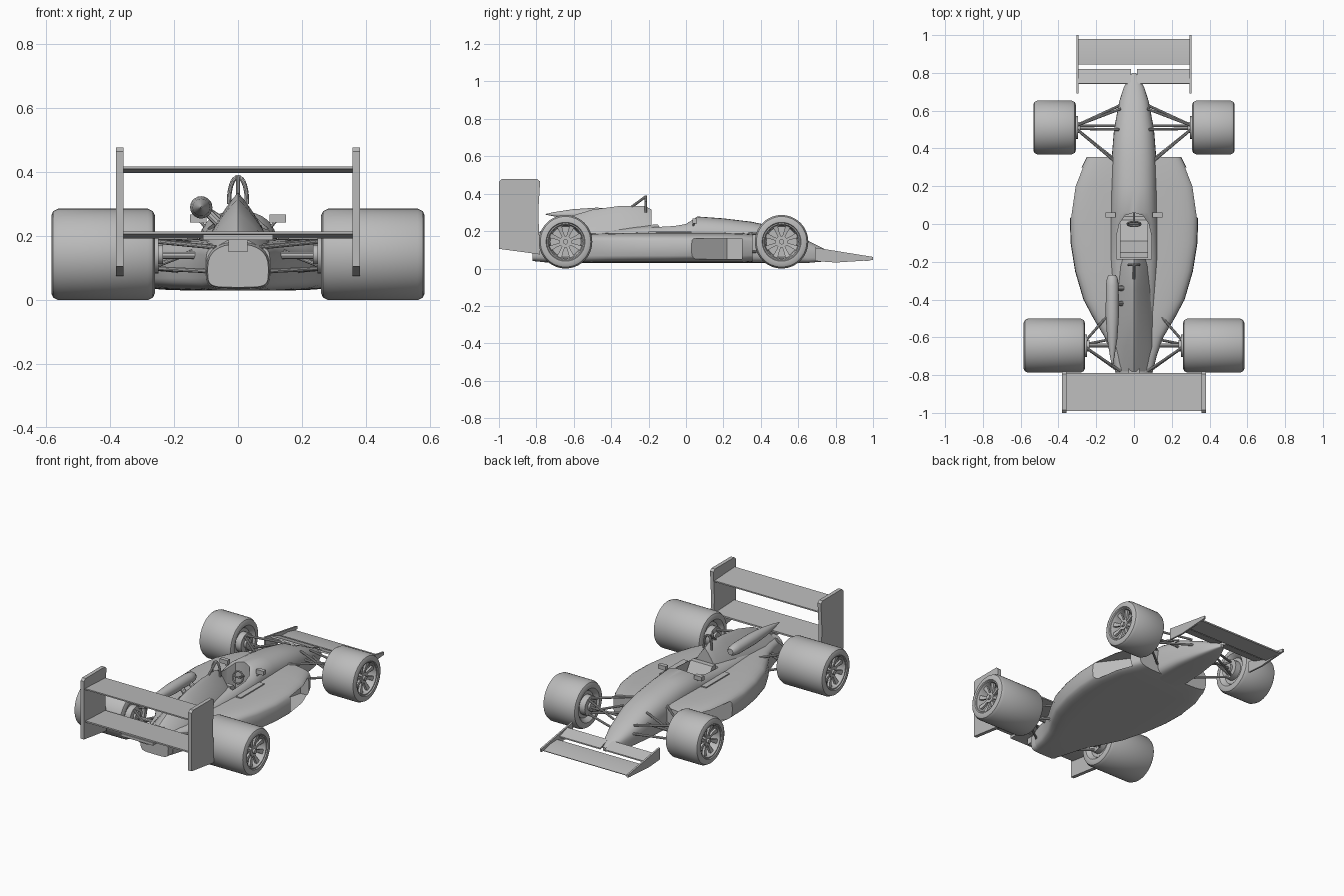
import bpy, bmesh, math
from mathutils import Vector

if "Cube" in bpy.data.objects:
    bpy.data.objects.remove(bpy.data.objects["Cube"], do_unlink=True)

GREY = (0.5, 0.5, 0.5, 1)
paint = bpy.data.materials.new("plain_grey")
paint.use_nodes = True
paint.diffuse_color = GREY
paint.node_tree.nodes["Principled BSDF"].inputs["Base Color"].default_value = GREY
parts = []


def finish(name, bm):
    bmesh.ops.recalc_face_normals(bm, faces=bm.faces[:])
    mesh = bpy.data.meshes.new(name)
    bm.to_mesh(mesh)
    bm.free()
    mesh.materials.append(paint)
    ob = bpy.data.objects.new(name, mesh)
    bpy.context.collection.objects.link(ob)
    parts.append(ob)
    return ob


def skin(bm, rings, caps=True):
    """Join rings of points into a closed skin."""
    rows = [[bm.verts.new(p) for p in ring] for ring in rings]
    n = len(rows[0])
    for a, b in zip(rows, rows[1:]):
        for i in range(n):
            j = (i + 1) % n
            bm.faces.new((a[i], a[j], b[j], b[i]))
    if caps:
        bm.faces.new(rows[0])
        bm.faces.new(rows[-1])


def loft(name, sections, upper, lower, x=0, n=32):
    """Sections are (y, half width, bottom, waist, top)."""
    rings = []
    for y, w, z0, zm, z1 in sections:
        ring = []
        for i in range(n):
            a = math.tau * i / n
            c, s = math.cos(a), math.sin(a)
            e = 2 / (upper if s >= 0 else lower)
            z = zm + ((z1 - zm) if s >= 0 else (z0 - zm)) * abs(s) ** e
            ring.append((x + math.copysign(abs(c) ** e, c) * w, y, z))
        rings.append(ring)
    bm = bmesh.new()
    skin(bm, rings)
    return finish(name, bm)


def prism(name, outline, lo, hi, axis="x"):
    """Extrude a (y, z) outline along x, or an (x, y) outline along z."""
    bm = bmesh.new()
    skin(bm, [[(t, u, v) if axis == "x" else (u, v, t) for u, v in outline] for t in (lo, hi)])
    return finish(name, bm)


def box(name, lo, hi):
    return prism(name, [(lo[1], lo[2]), (hi[1], lo[2]), (hi[1], hi[2]), (lo[1], hi[2])], lo[0], hi[0])


def rods(name, pairs, r=0.007):
    bm = bmesh.new()
    for a, b in pairs:
        a, b = Vector(a), Vector(b)
        side = (b - a).orthogonal().normalized() * r
        up = (b - a).normalized().cross(side)
        skin(bm, [[p + side * math.cos(t) + up * math.sin(t)
                   for t in (math.tau * i / 10 for i in range(10))] for p in (a, b)])
    return finish(name, bm)


def cut(ob, cutter):
    mod = ob.modifiers.new("cut", "BOOLEAN")
    mod.operation, mod.object, mod.solver = "DIFFERENCE", cutter, "EXACT"
    graph = bpy.context.evaluated_depsgraph_get()
    mesh = bpy.data.meshes.new_from_object(ob.evaluated_get(graph))
    ob.modifiers.clear()
    ob.data = mesh


def discard(ob):
    parts.remove(ob)
    bpy.data.objects.remove(ob, do_unlink=True)


def wheel(name, s, x0, w, y, r=0.143):
    """Lathed tyre and rim, with spokes set in the outer side."""
    def at(x, rad, a):
        return (s * (x0 + x), y + rad * math.cos(a), r + rad * math.sin(a))
    dish = w - 0.07
    profile = [(.025, .004), (.025, .08), (.008, .092), (0, .102), (0, .122), (.006, .135), (.022, r),
               (w - .022, r), (w - .006, .135), (w, .122), (w, .104), (w - .006, .1), (w - .006, .094),
               (w - .02, .088), (dish, .082), (dish, .004)]
    n = 48
    bm = bmesh.new()
    skin(bm, [[at(x, q, math.tau * i / n) for i in range(n)] for x, q in profile])
    finish(name + "_tyre", bm)
    bm = bmesh.new()
    for i in range(8):
        a = math.tau * (i + .5) / 8
        skin(bm, [[at(x, q, a + d / q) for x, d in
                   ((o - .014, -h), (o - .014, h), (o, h), (o, -h))]
                  for q, h, o in ((.02, .007, w - .028), (.055, .009, w - .026), (.09, .014, w - .018))])
    for lo, hi, rad in ((dish, w - .024, .032), (w - .024, w - .012, .014), (-.012, .03, .06), (-.025, 0, .03)):
        skin(bm, [[at(x, rad, math.tau * i / 24) for i in range(24)] for x in (lo, hi)])
    finish(name + "_rim", bm)


# Main hull from nose to tail
hull = loft("hull", [
    (.80, .010, .052, .065, .075), (.775, .03, .045, .068, .088), (.72, .055, .036, .075, .115),
    (.65, .078, .03, .09, .15), (.5, .106, .03, .12, .218), (.35, .118, .03, .14, .25),
    (.2, .12, .03, .16, .268), (.06, .122, .03, .17, .278), (.0, .125, .03, .17, .25),
    (-.18, .128, .03, .16, .238), (-.45, .12, .03, .14, .215), (-.7, .105, .03, .12, .195),
    (-.82, .095, .04, .1, .175)], 2.4, 5)

# Side pods, built as one broad shell
pods = loft("side_pods", [
    (.355, .25, .035, .11, .185), (.3, .278, .03, .11, .19), (.2, .318, .03, .11, .192),
    (.05, .34, .03, .11, .192), (-.1, .336, .03, .11, .192), (-.25, .312, .03, .11, .192),
    (-.4, .268, .03, .11, .19), (-.5, .215, .03, .11, .187), (-.6, .155, .03, .11, .183),
    (-.7, .12, .03, .11, .18), (-.78, .1, .035, .11, .17)], 4.5, 5)

# Cockpit opening
half = [(.092, -.185), (.092, -.06), (.078, .0), (.048, .045)]
opening = half + [(0, .06)] + [(-x, y) for x, y in reversed(half)]
cutter = prism("cockpit_cutter", opening, .09, .5, "z")
for shell in (hull, pods):
    cut(shell, cutter)
discard(cutter)

# Wedge ducts in the flanks of the pods
for s in (1, -1):
    cutter = prism("duct_cutter", [(s * .36, .0), (s * .2, .22), (s * .22, .3), (s * .36, .3)], .05, .16, "z")
    cut(pods, cutter)
    discard(cutter)

# Engine cover, roll hoop, camera-shaped air pod
loft("engine_cover", [
    (-.185, .075, .12, .2, .315), (-.22, .085, .12, .19, .335), (-.35, .092, .12, .19, .335),
    (-.5, .1, .12, .18, .315), (-.65, .1, .12, .17, .27), (-.78, .075, .12, .16, .2)], 1.15, 4)
hoop = [(.028 * math.cos(math.pi * i / 10), -.215, .30 + .085 * math.sin(math.pi * i / 10) ** .8)
        for i in range(11)]
rods("roll_hoop", list(zip(hoop, hoop[1:])) + [((0, -.215, .385), (0, -.29, .33))])
loft("air_pod", [(-.27 - .48 * t, q, .29 - q, .29, .29 + q) for t, q in
                 ((0, .018), (.03, .028), (.12, .034), (.45, .035), (.7, .027), (.9, .012), (1, .002))],
     2, 2, -.115, 20)
rods("air_pod_stalk", [((-.1, -.42, .28), (-.04, -.42, .22)), ((-.1, -.34, .28), (-.04, -.34, .24))], .014)

# Seat and steering wheel
prism("seat", [(-.18, .09), (.04, .09), (.02, .12), (-.09, .14), (-.15, .235), (-.18, .235)], -.075, .075)
ring = [(.035 * math.cos(math.tau * i / 16), .0 + .012 * math.sin(math.tau * i / 16),
         .205 + .033 * math.sin(math.tau * i / 16)) for i in range(17)]
rods("steering_wheel", list(zip(ring, ring[1:])) + [((0, 0, .205), (0, .06, .19)), (ring[0], ring[8])], .005)

# Rear wing
prism("upper_rear_wing", [(-.79, .4), (-.87, .398), (-.99, .41), (-.99, .418), (-.87, .412), (-.79, .408)],
      -.365, .365)
prism("lower_rear_wing", [(-.79, .196), (-.88, .192), (-.985, .206), (-.985, .215), (-.88, .21), (-.79, .206)],
      -.365, .365)
box("wing_mount", (-.11, -.99, .188), (.11, -.88, .205))
box("wing_post", (-.03, -.93, .15), (.03, -.76, .195))

# Front wing
prism("front_wing", [(.98, .046), (.975, .04), (.845, .05), (.845, .064), (.91, .062)], -.3, .3)

for s, side in ((1, "left"), (-1, "right")):
    wheel(side + "_front_wheel", s, .308, .225, .511)
    wheel(side + "_rear_wheel", s, .26, .324, -.644)
    prism(side + "_rear_endplate", [(-1, .105), (-1, .465), (-.985, .478), (-.795, .478), (-.78, .465),
                                    (-.79, .3), (-.78, .075), (-.85, .085)], s * .358, s * .381)
    prism(side + "_front_endplate", [(.69, .112), (1, .062), (1, .045), (.8, .032), (.69, .04)],
          s * .293, s * .304)
    prism(side + "_front_flap", [(.82, .066), (.82, .074), (.745, .1), (.74, .092)], s * .015, s * .295)

    # Mirrors and cockpit side trim
    box(side + "_mirror", (s * .098, .035, .242), (s * .15, .06, .268))
    rods(side + "_mirror_stalk", [((s * .12, .045, .25), (s * .08, .03, .2))], .005)
    box(side + "_cockpit_rail", (s * .125, -.2, .17), (s * .16, .03, .198))

    # Suspension arms, pushrods and shafts
    hub = s * .32
    rods(side + "_front_suspension", [
        ((s * .07, .63, .115), (hub, .515, .095)), ((s * .1, .34, .09), (hub, .515, .095)),
        ((s * .07, .61, .16), (hub, .515, .185)), ((s * .1, .33, .185), (hub, .515, .185)),
        ((s * .07, .52, .14), (hub, .52, .14)), ((s * .08, .5, .2), (hub, .505, .1))])
    hub = s * .275
    rods(side + "_rear_suspension", [
        ((s * .11, -.45, .085), (hub, -.64, .1)), ((s * .08, -.78, .09), (hub, -.64, .1)),
        ((s * .11, -.45, .175), (hub, -.64, .185)), ((s * .07, -.78, .165), (hub, -.64, .185)),
        ((s * .07, -.6, .18), (hub, -.64, .1))])
    rods(side + "_drive_shaft", [((s * .05, -.644, .14), (hub, -.644, .14))], .011)

# Smooth shading with crisp edges
bpy.ops.object.select_all(action="DESELECT")
for ob in parts:
    ob.select_set(True)
bpy.context.view_layer.objects.active = hull
bpy.ops.object.shade_smooth_by_angle(angle=math.radians(35))
